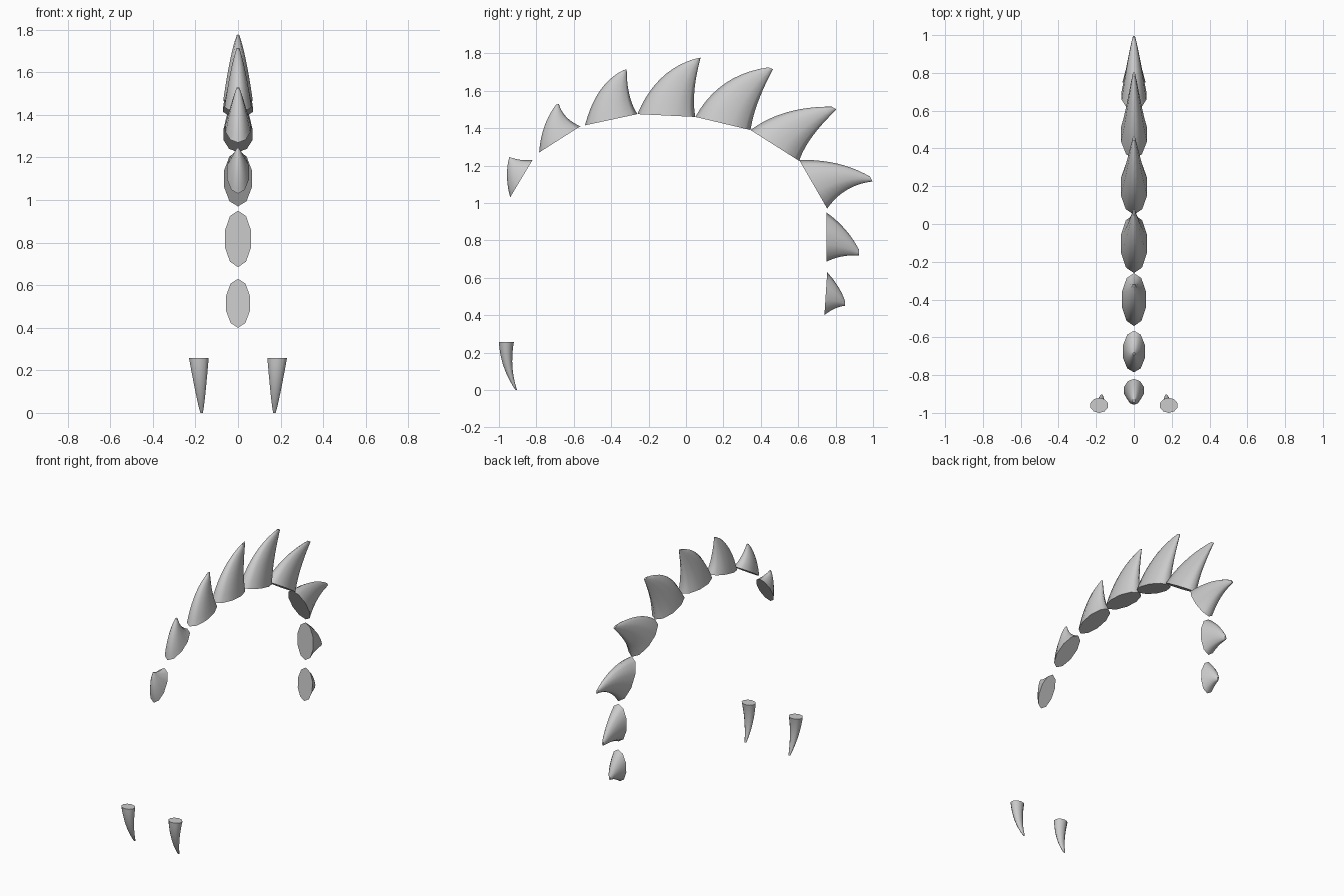
import bpy, bmesh, math
from mathutils import Vector

cube = bpy.data.objects.get("Cube")
if cube:
    bpy.data.objects.remove(cube)

bone = bpy.data.materials.new("light grey")
bone.use_nodes = True
bone.diffuse_color = (0.6, 0.6, 0.6, 1)
bone.node_tree.nodes["Principled BSDF"].inputs["Base Color"].default_value = (0.6, 0.6, 0.6, 1)

SIDES, RINGS = 10, 10


def through(a, m, b, t):
    """Quadratic curve from a through m to b."""
    a, m, b = Vector(a), Vector(m), Vector(b)
    c = 2 * m - (a + b) / 2
    return a * (1 - t) ** 2 + c * 2 * t * (1 - t) + b * t * t


def horn(name, outer, inner, half_width, tip_width=0.006, x_base=0.0, x_tip=0.0):
    """Loft oval sections between an outer and an inner (y, z) edge curve."""
    bm = bmesh.new()
    rings = []
    for i in range(RINGS + 1):
        t = i / RINGS
        p, q = through(*outer, t), through(*inner, t)
        mid, arm = (p + q) / 2, (p - q) / 2
        w = tip_width + (half_width - tip_width) * (1 - t) ** 0.88
        x0 = x_base + (x_tip - x_base) * t
        ring = []
        for k in range(SIDES):
            a = math.tau * k / SIDES
            yz = mid + arm * math.cos(a)
            ring.append(bm.verts.new((x0 + w * math.sin(a) / 0.951, yz.x, yz.y)))
        rings.append(ring)
    for r, s in zip(rings, rings[1:]):
        for k in range(SIDES):
            n = (k + 1) % SIDES
            bm.faces.new((r[k], r[n], s[n], s[k])).smooth = True
    # flat end caps with sharp rims
    for ring in (rings[0], rings[-1]):
        cap = bm.faces.new(ring)
        for e in cap.edges:
            e.smooth = False
    bmesh.ops.recalc_face_normals(bm, faces=bm.faces)
    mesh = bpy.data.meshes.new(name)
    bm.to_mesh(mesh)
    bm.free()
    mesh.materials.append(bone)
    obj = bpy.data.objects.new(name, mesh)
    bpy.context.collection.objects.link(obj)


# Back spines, front to tail: outer edge, inner edge, half width
spines = [
    (((-.94, 1.03), (-.957, 1.14), (-.945, 1.245)), ((-.82, 1.23), (-.88, 1.23), (-.925, 1.24)), .052),
    (((-.785, 1.27), (-.757, 1.41), (-.695, 1.525)), ((-.565, 1.41), (-.64, 1.46), (-.68, 1.53)), .058),
    (((-.54, 1.415), (-.46, 1.60), (-.335, 1.71)), ((-.26, 1.475), (-.303, 1.58), (-.317, 1.715)), .063),
    (((-.26, 1.475), (-.135, 1.665), (.045, 1.77)), ((.05, 1.46), (.045, 1.60), (.078, 1.777)), .069),
    (((.05, 1.46), (.21, 1.64), (.44, 1.725)), ((.345, 1.39), (.385, 1.54), (.465, 1.715)), .070),
    (((.345, 1.39), (.54, 1.485), (.78, 1.515)), ((.605, 1.225), (.675, 1.355), (.805, 1.50)), .068),
    (((.605, 1.23), (.81, 1.21), (.985, 1.14)), ((.755, .97), (.86, 1.07), (.997, 1.115)), .065),
    (((.75, .95), (.85, .86), (.925, .75)), ((.75, .685), (.83, .713), (.925, .72)), .061),
    (((.755, .63), (.815, .55), (.85, .475)), ((.74, .40), (.795, .435), (.85, .45)), .056),
]
for i, (outer, inner, width) in enumerate(spines):
    horn(f"back_spine_{i + 1}", outer, inner, width)

# Pair of fangs
for side, name in ((1, "left_fang"), (-1, "right_fang")):
    horn(name, ((-1, .257), (-.975, .125), (-.912, 0)), ((-.92, .257), (-.928, .125), (-.903, 0)),
         .046, .006, side * .184, side * .171)
